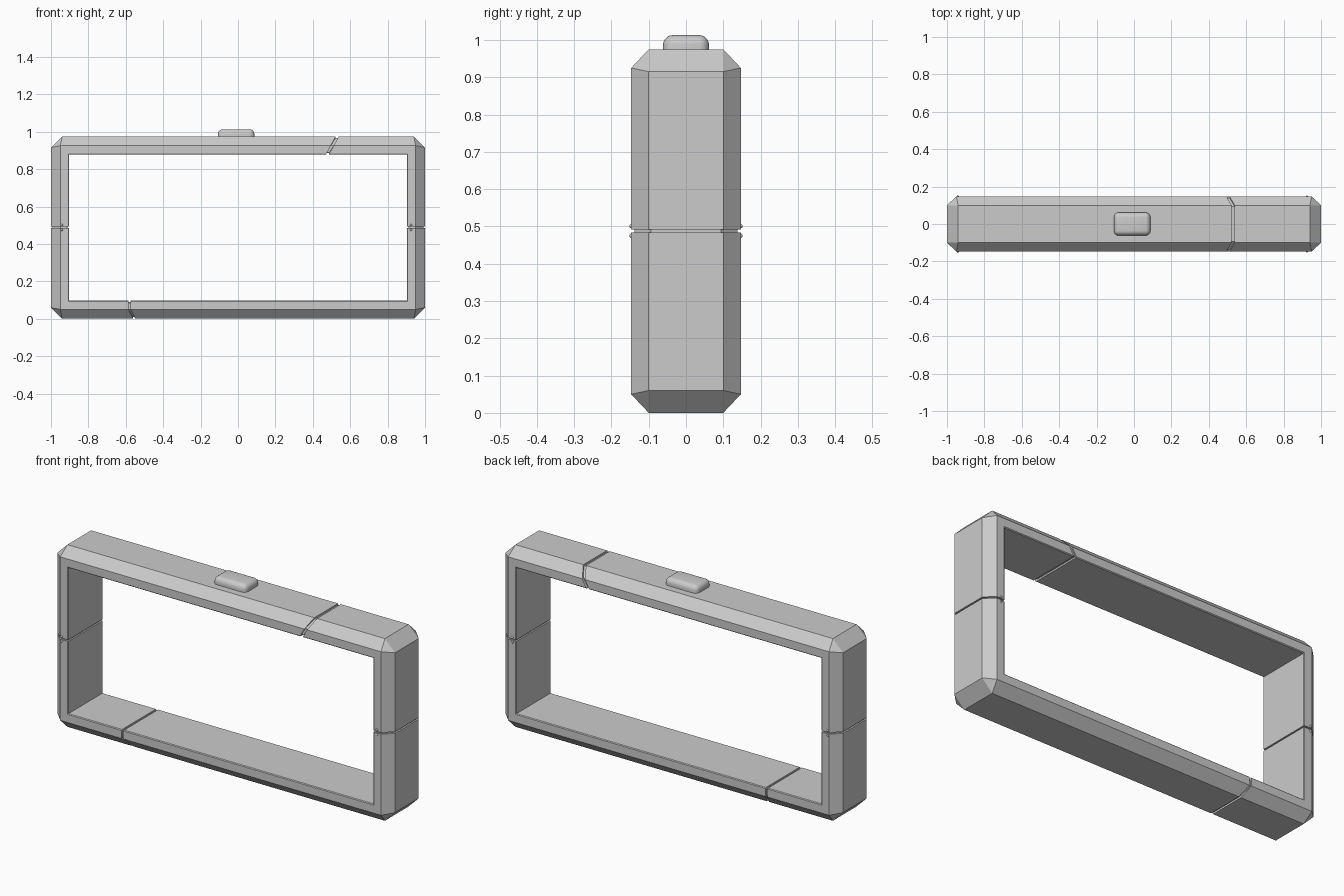
import bpy, bmesh
from mathutils import Vector

if "Cube" in bpy.data.objects:
    bpy.data.objects.remove(bpy.data.objects["Cube"])

H = 0.975      # frame height without the button
CUT = 0.06     # corner chamfer

# Bar cross-section: (depth from outer face, y)
SECTION = [(0, -.1), (0, .1), (.05, .147), (.093, .147),
           (.097, .143), (.097, -.143), (.093, -.147), (.05, -.147)]
INSET = [(.05 + (d - .05) * .82, y * .94) for d, y in SECTION]


def on_bar(side, t, d, y):
    return {'top': Vector((t, y, H - d)), 'bottom': Vector((t, y, d)),
            'right': Vector((1 - d, y, t)), 'left': Vector((-1 + d, y, t))}[side]


def corner(sx, top, first_on_side):
    """Two section rings that share all but their outer points."""
    sz = 1 if top else -1
    rings = []
    for along_side in (first_on_side, not first_on_side):
        ring = []
        for d, y in SECTION:
            p = Vector((sx * (1 - d), y, H - d if top else d))
            if d == 0:
                p += Vector((0, 0, -sz * CUT)) if along_side else Vector((-sx * CUT, 0, 0))
            ring.append(p)
        rings.append(ring)
    return rings


def groove(side, path, half, direction):
    """Seam line sunk into the bar; path gives its place at each depth."""
    rings = []
    for offset, sec in ((-half, SECTION), (-half, INSET), (half, INSET), (half, SECTION)):
        rings.append([on_bar(side, path(SECTION[i][0]) + direction * offset, *sec[i])
                      for i in range(len(sec))])
    return rings


# Frame, swept clockwise through corners and seams
rings = corner(1, True, False)
rings += groove('right', lambda d: .488, .004, -1)
rings += corner(1, False, True)
rings += groove('bottom', lambda d: -.555 - .025 * min(d / .05, 1), .006, -1)
rings += corner(-1, False, False)
rings += groove('left', lambda d: .488, .004, 1)
rings += corner(-1, True, True)
rings += groove('top', lambda d: .53 - .53 * d, .008, 1)

bm = bmesh.new()
loops = [[bm.verts.new(p) for p in ring] for ring in rings]
n = len(SECTION)
for a, b in zip(loops, loops[1:] + loops[:1]):
    for i in range(n):
        j = (i + 1) % n
        bm.faces.new((a[i], a[j], b[j], b[i]))
bmesh.ops.remove_doubles(bm, verts=bm.verts, dist=1e-5)
bmesh.ops.recalc_face_normals(bm, faces=bm.faces)
mesh = bpy.data.meshes.new("frame")
bm.to_mesh(mesh)
bm.free()
bpy.context.collection.objects.link(bpy.data.objects.new("frame", mesh))

# Rounded push button on top
bm = bmesh.new()
bmesh.ops.create_cube(bm, size=1)
for v in bm.verts:
    v.co = Vector((v.co.x * .195 - .01, v.co.y * .123, .993 + v.co.z * .04))
edges = [e for e in bm.edges if any(v.co.z > .99 for v in e.verts)]
bmesh.ops.bevel(bm, geom=edges, offset=.026, segments=5, profile=.5, affect='EDGES')
mesh = bpy.data.meshes.new("button")
bm.to_mesh(mesh)
bm.free()
button = bpy.data.objects.new("button", mesh)
bpy.context.collection.objects.link(button)
bpy.context.view_layer.objects.active = button
button.select_set(True)
bpy.ops.object.shade_smooth_by_angle()

# Small pin heads beside the side seams, front and back
for x in (-.942, .925):
    for y in (-.146, .146):
        for z in (.475, .501):
            bpy.ops.mesh.primitive_uv_sphere_add(segments=12, ring_count=8, radius=.006,
                                                 location=(x, y, z))
            bpy.context.object.name = "seam_pin"
            bpy.ops.object.shade_smooth_by_angle()
